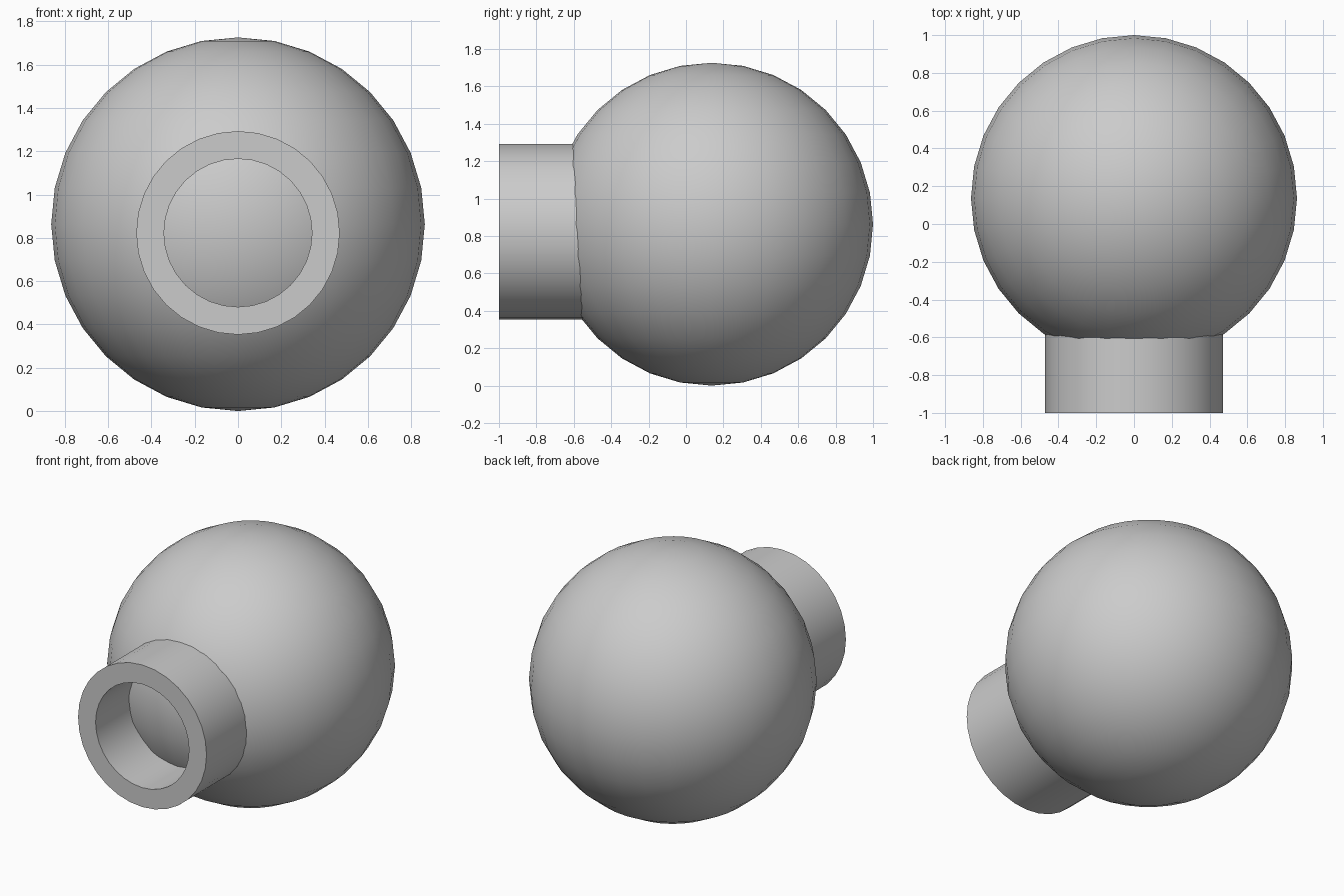
import bpy, bmesh, math

if "Cube" in bpy.data.objects:
    bpy.data.objects.remove(bpy.data.objects["Cube"])

# Ball body
bpy.ops.mesh.primitive_uv_sphere_add(segments=32, ring_count=16, radius=0.863,
                                     location=(0, 0.137, 0.863))
ball = bpy.context.object
ball.name = "ball"
bpy.ops.object.shade_smooth()

# Hollow collar: rectangular profile spun around the y axis
OUTER, INNER, FRONT, BACK = 0.47, 0.342, -1.0, -0.45
SIDES = 32
bm = bmesh.new()
profile = [(OUTER, FRONT), (OUTER, BACK), (INNER, BACK), (INNER, FRONT)]
rings = []
for i in range(SIDES):
    a = 2 * math.pi * i / SIDES
    rings.append([bm.verts.new((r * math.cos(a), y, r * math.sin(a))) for r, y in profile])
for i in range(SIDES):
    p, q = rings[i], rings[(i + 1) % SIDES]
    for k in range(4):
        n = (k + 1) % 4
        bm.faces.new((p[k], p[n], q[n], q[k]))
bmesh.ops.recalc_face_normals(bm, faces=bm.faces)
mesh = bpy.data.meshes.new("collar")
bm.to_mesh(mesh)
bm.free()
collar = bpy.data.objects.new("collar", mesh)
collar.location.z = 0.823
bpy.context.collection.objects.link(collar)
bpy.ops.object.select_all(action='DESELECT')
collar.select_set(True)
bpy.context.view_layer.objects.active = collar
bpy.ops.object.shade_smooth_by_angle(angle=math.radians(30))
